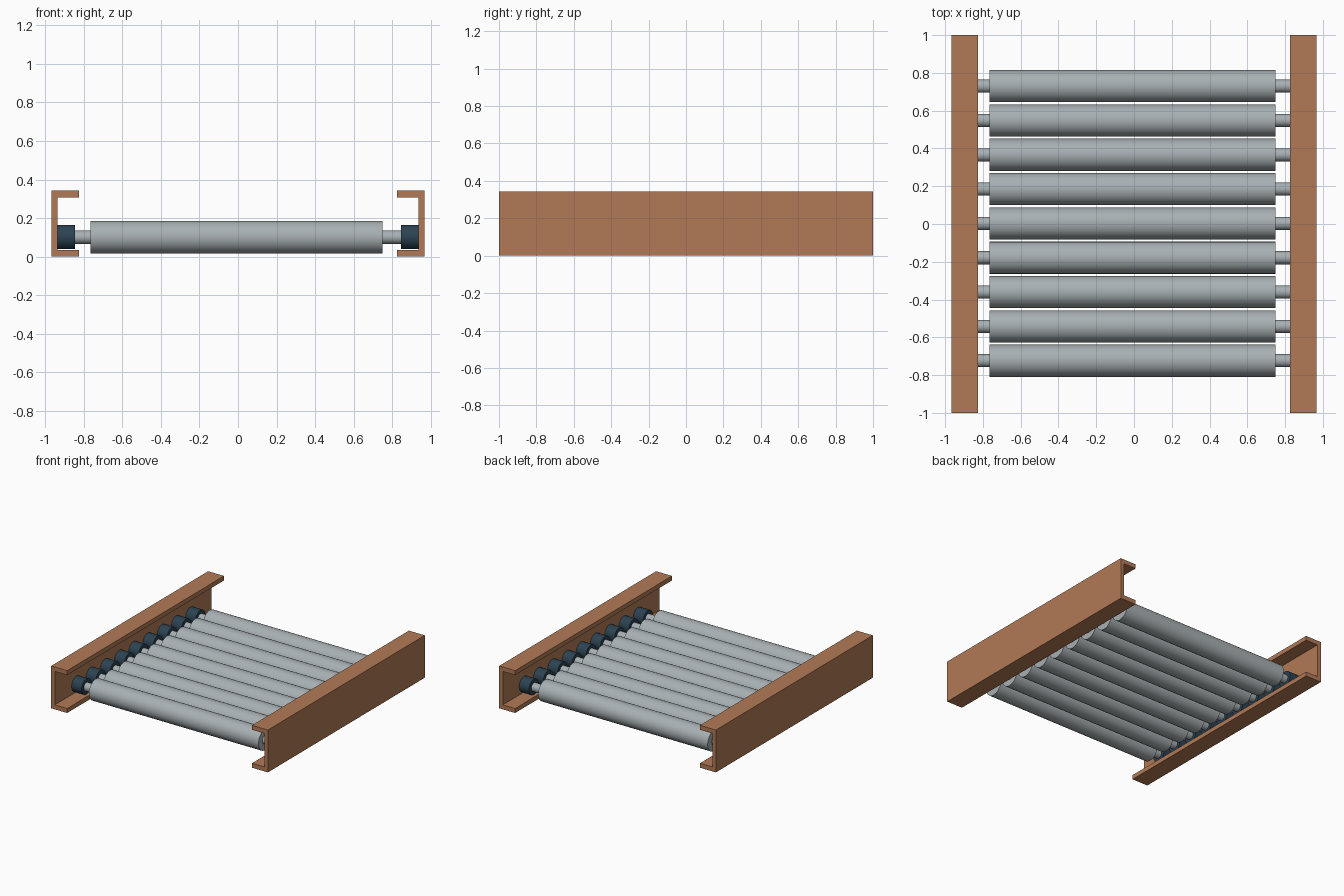
import bpy, bmesh, math
from mathutils import Matrix

if "Cube" in bpy.data.objects:
    bpy.data.objects.remove(bpy.data.objects["Cube"])


def material(name, rgb):
    m = bpy.data.materials.new(name)
    lin = [((c / 255 + 0.055) / 1.055) ** 2.4 for c in rgb]
    m.diffuse_color = (*lin, 1)
    m.use_nodes = True
    m.node_tree.nodes["Principled BSDF"].inputs["Base Color"].default_value = m.diffuse_color
    return m


BROWN = material("copper brown", (178, 122, 86))
STEEL = material("steel grey", (168, 176, 179))
NAVY = material("dark navy", (44, 66, 82))


def finish(bm, name, mat, smooth=False):
    bmesh.ops.recalc_face_normals(bm, faces=bm.faces)
    me = bpy.data.meshes.new(name)
    bm.to_mesh(me)
    bm.free()
    me.materials.append(mat)
    ob = bpy.data.objects.new(name, me)
    bpy.context.collection.objects.link(ob)
    if smooth:
        bpy.ops.object.select_all(action='DESELECT')
        ob.select_set(True)
        bpy.context.view_layer.objects.active = ob
        bpy.ops.object.shade_smooth_by_angle(angle=math.radians(35))
    return ob


def rod(name, x0, x1, y, z, r, mat):
    """Cylinder lying along x."""
    bm = bmesh.new()
    mtx = Matrix.Translation(((x0 + x1) / 2, y, z)) @ Matrix.Rotation(math.pi / 2, 4, 'Y')
    bmesh.ops.create_cone(bm, cap_ends=True, segments=48, radius1=r, radius2=r,
                          depth=x1 - x0, matrix=mtx)
    return finish(bm, name, mat, True)


def channel(name, side):
    """C-section rail opening inwards, extruded along y."""
    out, web, lip, h, t = 0.967, 0.935, 0.825, 0.342, 0.036
    profile = [(out, 0), (out, h), (lip, h), (lip, h - t),
               (web, h - t), (web, t), (lip, t), (lip, 0)]
    bm = bmesh.new()
    face = bm.faces.new([bm.verts.new((side * x, -1, z)) for x, z in profile])
    ext = bmesh.ops.extrude_face_region(bm, geom=[face], use_keep_orig=True)
    new = [v for v in ext["geom"] if isinstance(v, bmesh.types.BMVert)]
    bmesh.ops.translate(bm, verts=new, vec=(0, 2, 0))
    return finish(bm, name, BROWN)


# side rails
channel("left_rail", -1)
channel("right_rail", 1)

# rollers with their shafts and end bearings
for i in range(9):
    y = 0.003 + (i - 4) * 0.1817
    rod(f"roller_{i + 1}", -0.764, 0.749, y, 0.101, 0.085, STEEL)
    rod(f"shaft_{i + 1}", -0.93, 0.93, y, 0.101, 0.0345, STEEL)
    rod(f"left_bearing_{i + 1}", -0.936, -0.846, y, 0.102, 0.062, NAVY)
    rod(f"right_bearing_{i + 1}", 0.846, 0.936, y, 0.102, 0.062, NAVY)
